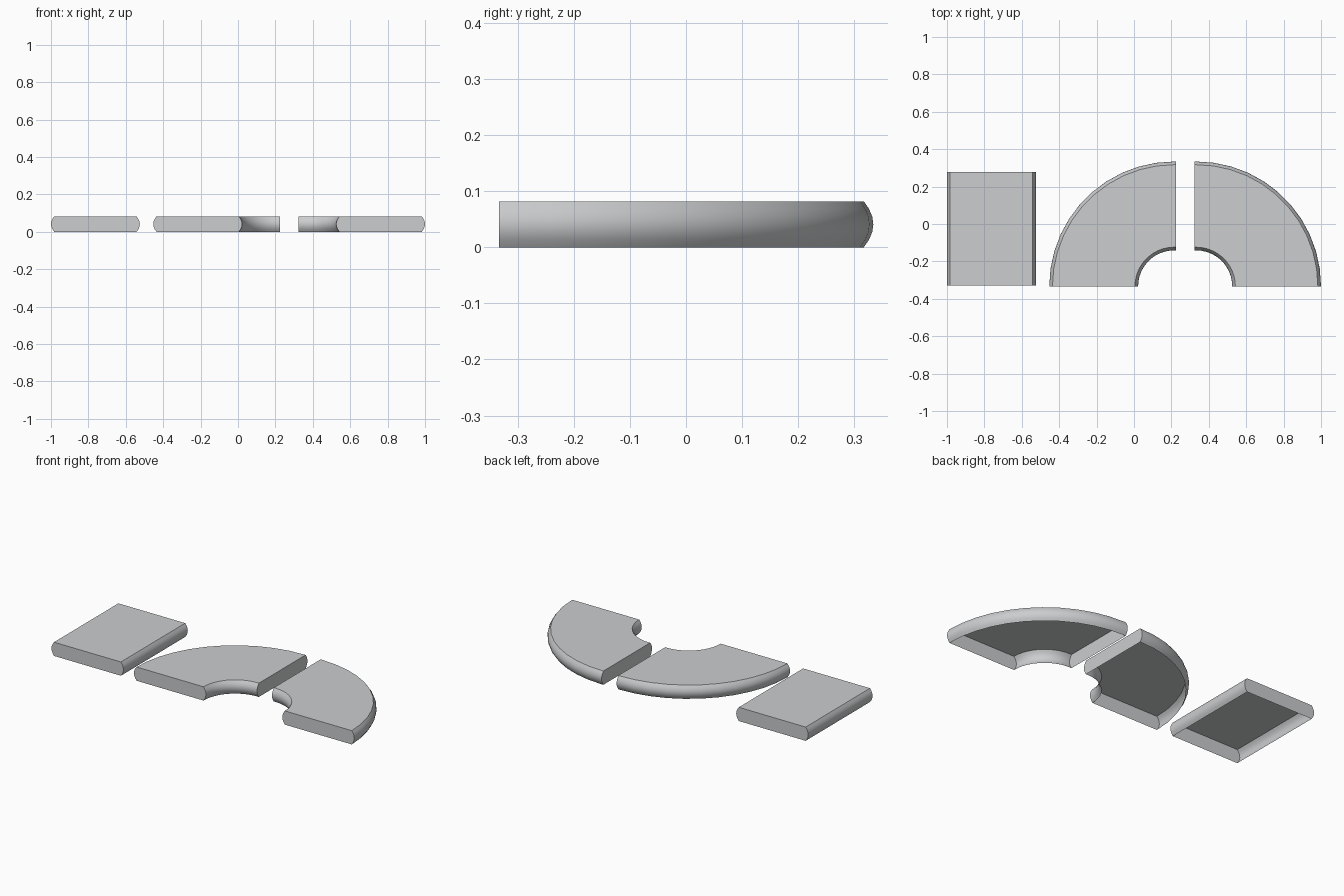
import bpy, bmesh, math

if "Cube" in bpy.data.objects:
    bpy.data.objects.remove(bpy.data.objects["Cube"])

H, W, R = 0.082, 0.475, 0.667   # height, track width, outer radius
Y0 = -0.333                      # front edge

mat = bpy.data.materials.new("light grey")
mat.diffuse_color = (0.6, 0.61, 0.62, 1)
mat.use_nodes = True
mat.node_tree.nodes["Principled BSDF"].inputs["Base Color"].default_value = mat.diffuse_color

# Rounded side wall: inset at bottom/top, bulging at mid height
side = []
for i in range(7):
    t = -1 + 2 * i / 6
    side.append((0.017 * t * t, H / 2 * (1 + t)))
# Cross-section open at the bottom: (distance from outer edge, height)
profile = side + [(W - d, z) for d, z in reversed(side)]


def sweep(name, stations):
    """Open-bottomed shell through (origin x, y, inward direction) stations."""
    bm = bmesh.new()
    rings = [[bm.verts.new((x + dx * d, y + dy * d, z)) for d, z in profile]
             for x, y, dx, dy in stations]
    for a, b in zip(rings, rings[1:]):
        for i in range(len(profile) - 1):
            bm.faces.new((a[i], b[i], b[i + 1], a[i + 1]))
    # flat end walls
    bm.faces.new(rings[0])
    bm.faces.new(list(reversed(rings[-1])))
    bmesh.ops.recalc_face_normals(bm, faces=bm.faces)
    top = max(bm.faces, key=lambda f: f.calc_center_median().z)
    if top.normal.z < 0:
        bmesh.ops.reverse_faces(bm, faces=bm.faces)
    me = bpy.data.meshes.new(name)
    bm.to_mesh(me)
    bm.free()
    me.materials.append(mat)
    ob = bpy.data.objects.new(name, me)
    bpy.context.collection.objects.link(ob)
    bpy.ops.object.select_all(action='DESELECT')
    ob.select_set(True)
    bpy.context.view_layer.objects.active = ob
    bpy.ops.object.shade_smooth_by_angle(angle=math.radians(35))


def curve(name, end_x, s):
    """Quarter turn; s = -1 bulges left, +1 bulges right."""
    cx = end_x + s * 0.01
    st = []
    for i in range(12):
        a = math.pi / 2 * i / 11
        c, n = s * math.cos(a), math.sin(a)
        st.append((cx + R * c, Y0 + R * n, -c, -n))
    st.append((end_x, Y0 + R, 0, -1))   # short straight lead-out
    sweep(name, st)


# Straight piece and the two mirrored curved pieces
sweep("straight_piece", [(-1, -0.329, 1, 0), (-1, 0.277, 1, 0)])
curve("left_curve_piece", 0.224, -1)
curve("right_curve_piece", 0.323, 1)
